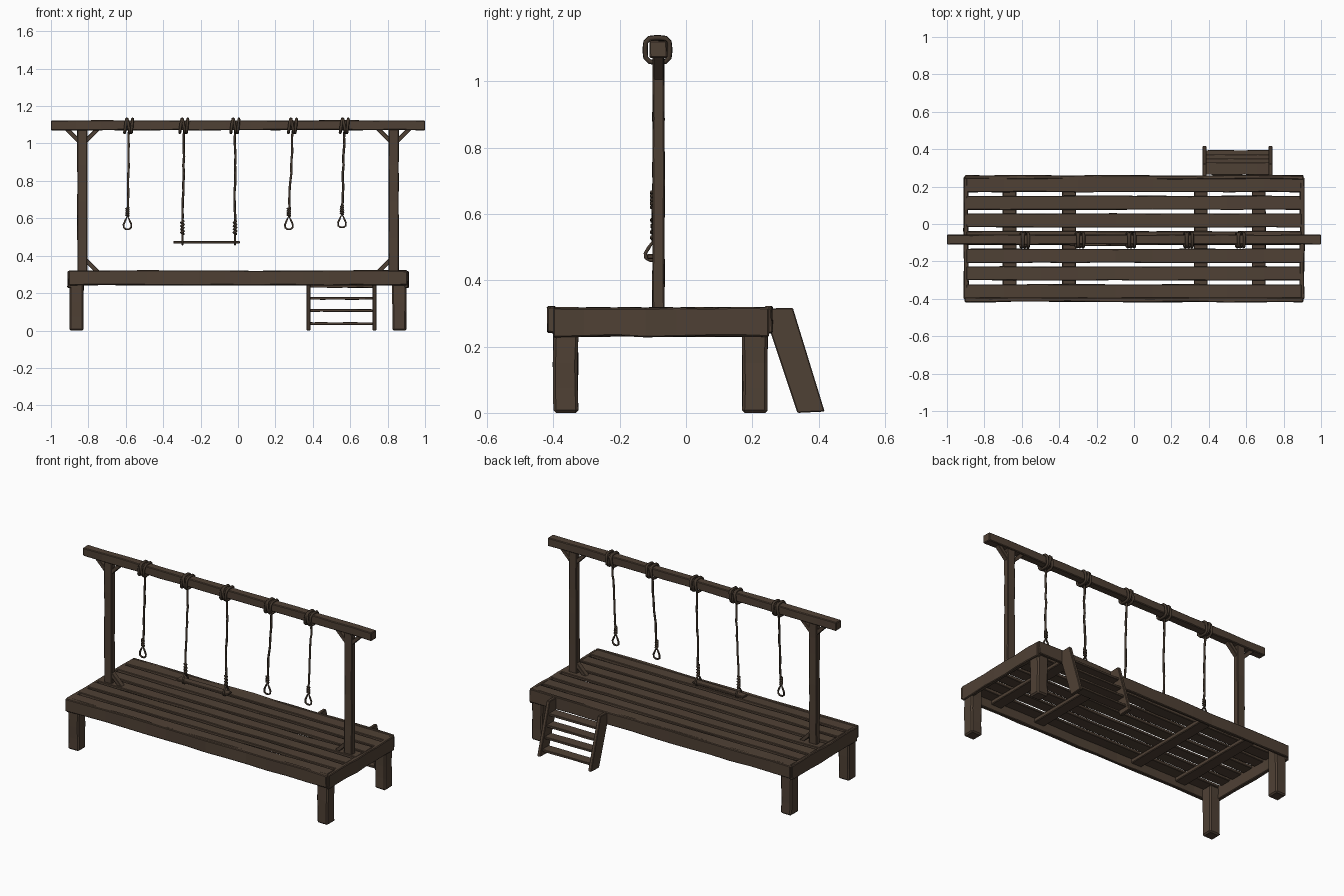
import bpy, bmesh, math, random
from mathutils import Vector

if "Cube" in bpy.data.objects:
    bpy.data.objects.remove(bpy.data.objects["Cube"])

random.seed(4)


def material(name, rgb):
    m = bpy.data.materials.new(name)
    m.diffuse_color = (*rgb, 1)
    m.use_nodes = True
    m.node_tree.nodes["Principled BSDF"].inputs["Base Color"].default_value = m.diffuse_color
    return m


WOOD = material("dark brown wood", (0.078, 0.052, 0.035))
ROPE = material("dark rope", (0.055, 0.038, 0.026))


def finish(name, bm, bevel):
    me = bpy.data.meshes.new(name)
    bmesh.ops.recalc_face_normals(bm, faces=bm.faces)
    bm.to_mesh(me)
    bm.free()
    me.materials.append(WOOD)
    ob = bpy.data.objects.new(name, me)
    bpy.context.collection.objects.link(ob)
    if bevel:
        mod = ob.modifiers.new("worn edges", 'BEVEL')
        mod.width = bevel
        mod.segments = 1
        mod.limit_method = 'ANGLE'
        mod.angle_limit = math.radians(40)
    return ob


def board(name, x, y, z, cuts=0, rough=0.0, bevel=0.004):
    """Box from ranges, cut along its longest axis and roughened slightly."""
    bm = bmesh.new()
    bmesh.ops.create_cube(bm, size=1)
    lo = Vector((x[0], y[0], z[0]))
    size = Vector((x[1], y[1], z[1])) - lo
    for v in bm.verts:
        v.co = Vector([lo[i] + (v.co[i] + 0.5) * size[i] for i in range(3)])
    axis = max(range(3), key=lambda i: size[i])
    if cuts:
        edges = [e for e in bm.edges
                 if abs((e.verts[0].co - e.verts[1].co)[axis]) > 1e-5]
        bmesh.ops.subdivide_edges(bm, edges=edges, cuts=cuts)
    for v in bm.verts:
        for i in range(3):
            if i != axis:
                v.co[i] += random.uniform(-rough, rough)
    return finish(name, bm, bevel)


def prism(name, outline, axis, a, b, bevel=0.003):
    """Extrude a 2D outline along x (outline is y,z) or y (outline is x,z)."""
    bm = bmesh.new()
    ends = []
    for t in (a, b):
        ends.append([bm.verts.new((t, p, q) if axis == 'x' else (p, t, q))
                     for p, q in outline])
    n = len(outline)
    bm.faces.new(ends[0])
    bm.faces.new(ends[1])
    for i in range(n):
        j = (i + 1) % n
        bm.faces.new((ends[0][i], ends[0][j], ends[1][j], ends[1][i]))
    return finish(name, bm, bevel)


def rope(name, paths, radius):
    """Tube curve made of (points, closed) paths."""
    cu = bpy.data.curves.new(name, 'CURVE')
    cu.dimensions = '3D'
    cu.bevel_depth = radius
    cu.bevel_resolution = 1
    cu.use_fill_caps = True
    for pts, closed in paths:
        sp = cu.splines.new('POLY')
        sp.points.add(len(pts) - 1)
        for p, co in zip(sp.points, pts):
            p.co = (*co, 1)
        sp.use_cyclic_u = closed
    cu.materials.append(ROPE)
    ob = bpy.data.objects.new(name, cu)
    bpy.context.collection.objects.link(ob)
    return ob


# Deck planks
for i in range(7):
    c = 0.208 - i * 0.0945
    board(f"deck_plank_{i+1}", (-0.895, 0.895), (c - 0.037, c + 0.037),
          (0.3, 0.318), 8, 0.002, 0.003)

# Joists under the deck
for i, c in enumerate((-0.665, -0.347, 0.357, 0.667)):
    board(f"joist_{i+1}", (c - 0.037, c + 0.037), (-0.4, 0.248), (0.275, 0.301), 3, 0.001)

# Skirt boards around the deck
board("front_skirt", (-0.905, 0.905), (-0.417, -0.393), (0.242, 0.32), 12, 0.003)
board("back_skirt", (-0.905, 0.905), (0.24, 0.26), (0.242, 0.32), 12, 0.003)
for s, n in ((-1, "left"), (1, "right")):
    a, b = sorted((s * 0.886, s * 0.911))
    board(f"{n}_skirt", (a, b), (-0.4, 0.25), (0.23, 0.317), 6, 0.003)

# Legs
for s, n in ((-1, "left"), (1, "right")):
    a, b = sorted((s * 0.826, s * 0.9))
    board(f"front_{n}_leg", (a, b), (-0.4, -0.326), (0, 0.302), 3, 0.002, 0.008)
    board(f"back_{n}_leg", (a, b), (0.17, 0.245), (0, 0.302), 3, 0.002, 0.008)

# Posts and overhead beam
BY = -0.083
for s, n in ((-1, "left"), (1, "right")):
    a, b = sorted((s * 0.805, s * 0.859))
    board(f"{n}_post", (a, b), (BY - 0.018, BY + 0.018), (0.3, 1.08), 7, 0.0015)
board("overhead_beam", (-1, 1), (BY - 0.026, BY + 0.026), (1.071, 1.123), 14, 0.002)

# Corner braces: two under the beam and one at the foot of each post
for s, n in ((-1, "left"), (1, "right")):
    for kind, x0, d, z0, u in (("outer_top", 0.855, 1, 1.073, -1),
                               ("inner_top", 0.809, -1, 1.073, -1),
                               ("inner_foot", 0.809, -1, 0.316, 1)):
        shape = [(s * (x0 + d * p), z0 + u * q) for p, q in
                 ((0, 0.072), (0.072, 0), (0.04, 0), (0, 0.04))]
        prism(f"{n}_{kind}_brace", shape, 'y', BY - 0.015, BY + 0.015, 0.002)

# Step ladder at the back
side = [(0.256, 0.315), (0.322, 0.317), (0.418, 0.004), (0.336, 0.0), (0.256, 0.24)]
for n, a in (("left", 0.366), ("right", 0.719)):
    prism(f"ladder_{n}_side", side, 'x', a, a + 0.021)
for i, z in enumerate((0.037, 0.107, 0.172, 0.236)):
    c = 0.374 - 0.33 * z
    board(f"ladder_tread_{i+1}", (0.38, 0.727), (c - 0.033, c + 0.033),
          (z - 0.007, z + 0.007), 4, 0.001, 0.002)


# Rope coils wrapped round the beam
def coil(x):
    paths = []
    for k, tilt in ((-0.018, 0.15), (-0.002, -0.2), (0.016, 0.1)):
        ring = []
        for j in range(16):
            t = 2 * math.pi * (j + 0.5) / 16
            c, s = math.cos(t), math.sin(t)
            r = 0.037 / (abs(c) ** 4 + abs(s) ** 4) ** 0.25
            ring.append((x + k + tilt * r * s, BY - 0.003 + r * c, 1.094 + r * s))
        paths.append((ring, True))
    return paths


def strand(x0, x1, z1, y1):
    n = 12
    pts = []
    for i in range(n + 1):
        t = i / n
        w = 0.003 if 0 < i < n else 0
        pts.append((x0 + (x1 - x0) * t + random.uniform(-w, w),
                    BY + (y1 - BY) * t + random.uniform(-w, w),
                    1.07 + (z1 - 1.07) * t))
    return pts


def knot(x, y, z0, z1, turns):
    """Small stacked windings around a strand."""
    return [(x + 0.007 * math.cos(j * math.pi / 3), y + 0.007 * math.sin(j * math.pi / 3),
             z0 + (z1 - z0) * j / (turns * 6)) for j in range(turns * 6 + 1)]


# Tear-shaped loop, width along x or y
def loop(x, y, ztop, h, half, along_x):
    out = []
    for u, v in ((0, 0), (0.55, 0.35), (0.95, 0.65), (0.9, 0.88), (0.4, 1),
                 (-0.4, 1), (-0.9, 0.88), (-0.95, 0.65), (-0.55, 0.35)):
        d = u * half
        out.append((x + (d if along_x else 0), y + (0 if along_x else d), ztop - v * h))
    return out


# Three hanging ropes with end loops
for i, (x0, x1, zt) in enumerate(((-0.583, -0.591, 0.612), (0.293, 0.272, 0.612),
                                  (0.57, 0.556, 0.622))):
    y = BY - 0.015
    rope(f"hanging_coil_{i+1}", coil(x0), 0.008)
    rope(f"hanging_rope_{i+1}", [(strand(x0, x1, zt, y), False)], 0.0065)
    rope(f"hanging_loop_{i+1}", [(loop(x1, y, zt, 0.07, 0.022, True), True),
                                 (knot(x1, y, zt, zt + 0.045, 4), False)], 0.0055)

# Swing: two ropes looped under a narrow seat
for n, x0, x1 in (("left", -0.288, -0.297), ("right", -0.015, -0.016)):
    y = BY - 0.014
    rope(f"swing_{n}_coil", coil(x0), 0.008)
    rope(f"swing_{n}_rope", [(strand(x0, x1, 0.51, y), False)], 0.0065)
    rope(f"swing_{n}_loop", [(loop(x1, y, 0.52, 0.06, 0.027, False), True),
                             (knot(x1, y, 0.515, 0.585, 4), False)], 0.006)
board("swing_seat", (-0.345, 0.01), (BY - 0.034, BY + 0.01), (0.465, 0.479), 4, 0.001, 0.003)
